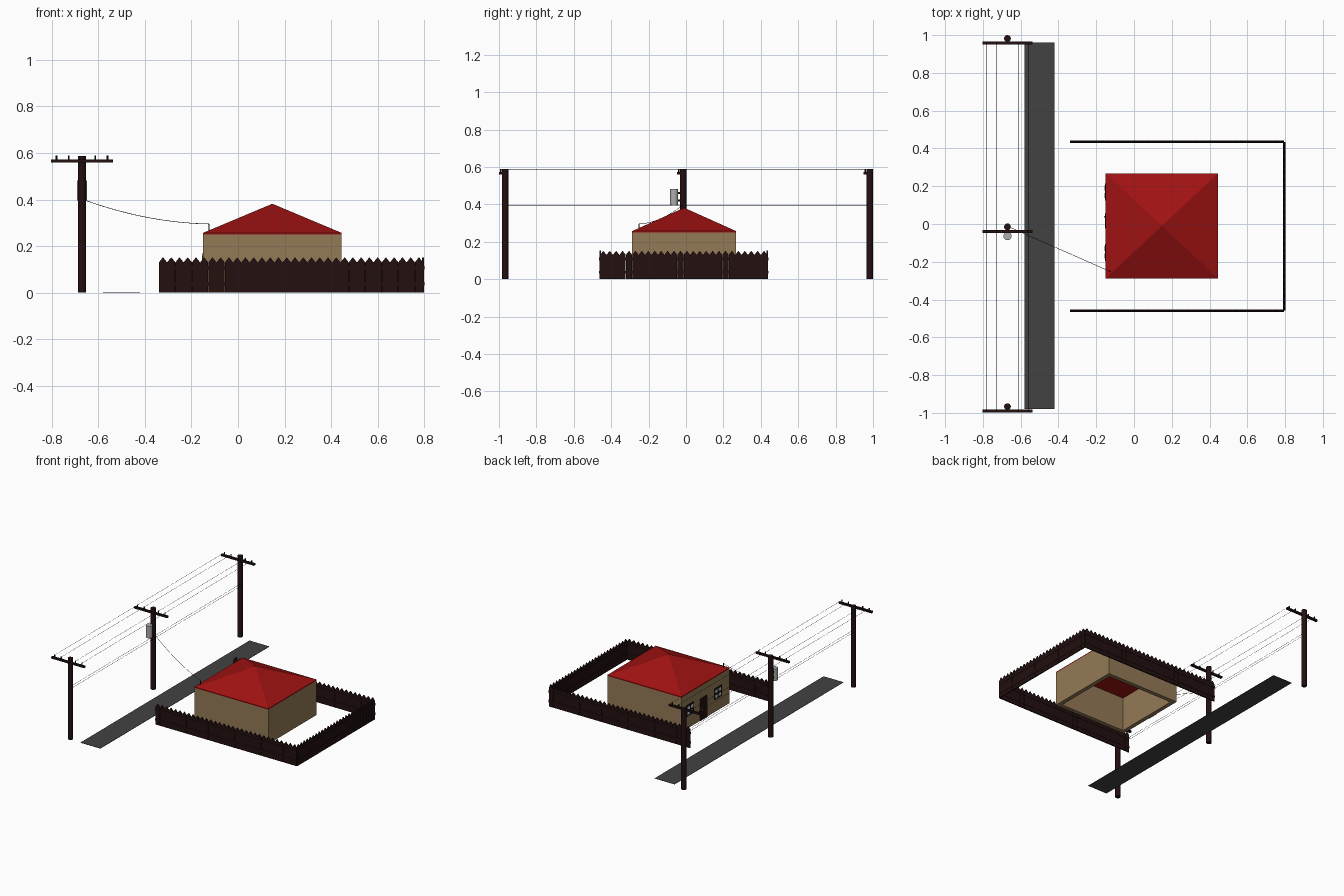
import bpy, bmesh, math
from mathutils import Vector

cube = bpy.data.objects.get("Cube")
if cube:
    bpy.data.objects.remove(cube)


def material(name, r, g, b):
    m = bpy.data.materials.new(name)
    m.use_nodes = True
    m.diffuse_color = (r, g, b, 1)
    m.node_tree.nodes["Principled BSDF"].inputs["Base Color"].default_value = (r, g, b, 1)
    return m


WOOD = material("dark wood", 0.017, 0.005, 0.005)
ROOF = material("red roofing", 0.35, 0.006, 0.006)
WALL = material("tan wall", 0.30, 0.195, 0.095)
ROAD = material("asphalt", 0.055, 0.055, 0.055)
METAL = material("grey metal", 0.42, 0.42, 0.42)
WIRE = material("black wire", 0.006, 0.006, 0.006)
GLASS = material("pale glass", 0.65, 0.68, 0.7)


def finish(bm, name, mat, smooth=False):
    bmesh.ops.recalc_face_normals(bm, faces=bm.faces)
    mesh = bpy.data.meshes.new(name)
    bm.to_mesh(mesh)
    bm.free()
    mesh.materials.append(mat)
    ob = bpy.data.objects.new(name, mesh)
    bpy.context.collection.objects.link(ob)
    if smooth:
        bpy.ops.object.select_all(action='DESELECT')
        ob.select_set(True)
        bpy.context.view_layer.objects.active = ob
        bpy.ops.object.shade_smooth_by_angle()
    return ob


def add_box(bm, lo, hi):
    verts = bmesh.ops.create_cube(bm, size=1)["verts"]
    for v in verts:
        v.co = Vector([hi[i] if v.co[i] > 0 else lo[i] for i in range(3)])


def box(name, mat, lo, hi):
    bm = bmesh.new()
    add_box(bm, lo, hi)
    return finish(bm, name, mat)


def cylinder(name, mat, x, y, z0, z1, r, sides=16):
    bm = bmesh.new()
    verts = bmesh.ops.create_cone(bm, cap_ends=True, segments=sides, radius1=r,
                                  radius2=r, depth=z1 - z0)["verts"]
    bmesh.ops.translate(bm, verts=verts, vec=(x, y, (z0 + z1) / 2))
    return finish(bm, name, mat, True)


def wire(name, start, end, sag=0.0, r=0.001, steps=1):
    curve = bpy.data.curves.new(name, 'CURVE')
    curve.dimensions = '3D'
    curve.bevel_depth = r
    curve.bevel_resolution = 0
    spline = curve.splines.new('POLY')
    spline.points.add(steps)
    for i, p in enumerate(spline.points):
        t = i / steps
        c = Vector(start).lerp(Vector(end), t)
        p.co = (c.x, c.y, c.z - 4 * sag * t * (1 - t), 1)
    curve.materials.append(WIRE)
    bpy.context.collection.objects.link(bpy.data.objects.new(name, curve))


# Road
box("road", ROAD, (-0.58, -0.98, 0), (-0.42, 0.96, 0.002))

# House walls: open ring without a floor
X0, X1, Y0, Y1, EAVE = -0.15, 0.445, -0.288, 0.268, 0.25
T = 0.03
bm = bmesh.new()
add_box(bm, (X0, Y0, 0), (X1, Y0 + T, EAVE))
add_box(bm, (X0, Y1 - T, 0), (X1, Y1, EAVE))
add_box(bm, (X0, Y0 + T, 0), (X0 + T, Y1 - T, EAVE))
add_box(bm, (X1 - T, Y0 + T, 0), (X1, Y1 - T, EAVE))
finish(bm, "house_walls", WALL)

# Roof: pyramid on a thin fascia
bm = bmesh.new()
corners = [(X0, Y0), (X1, Y0), (X1, Y1), (X0, Y1)]
low = [bm.verts.new((x, y, EAVE)) for x, y in corners]
top = [bm.verts.new((x, y, EAVE + 0.007)) for x, y in corners]
apex = bm.verts.new(((X0 + X1) / 2, (Y0 + Y1) / 2, 0.382))
bm.faces.new(low)
for i in range(4):
    j = (i + 1) % 4
    bm.faces.new((low[i], low[j], top[j], top[i]))
    bm.faces.new((top[i], top[j], apex))
finish(bm, "roof", ROOF)

# Door and windows on the road side
box("door", WOOD, (X0 - 0.004, -0.025, 0), (X0, 0.055, 0.16))
box("door_knob", METAL, (X0 - 0.009, 0.035, 0.075), (X0 - 0.004, 0.043, 0.083))
for side, y in (("right", -0.15), ("left", 0.17)):
    box("window_frame_" + side, WIRE, (X0 - 0.003, y - 0.045, 0.09), (X0, y + 0.045, 0.17))
    bm = bmesh.new()
    for dy in (-0.02, 0.02):
        for z in (0.112, 0.148):
            add_box(bm, (X0 - 0.005, y + dy - 0.013, z - 0.011),
                    (X0 - 0.003, y + dy + 0.013, z + 0.011))
    finish(bm, "window_panes_" + side, GLASS)


# Picket fence on three sides
def fence(name, start, end):
    a, b = Vector(start), Vector(end)
    along = (b - a).normalized()
    across = Vector((-along.y, along.x, 0)) * 0.004
    count = round((b - a).length / 0.035)
    step = (b - a).length / count
    bm = bmesh.new()
    for i in range(count):
        outline = ((0, 0), (0.98, 0), (0.98, 0.13), (0.49, 0.152), (0, 0.13))
        base = [a + along * (step * (i + u)) + Vector((0, 0, z)) - across for u, z in outline]
        face = bm.faces.new([bm.verts.new(p) for p in base])
        new = bmesh.ops.extrude_face_region(bm, geom=[face])["geom"]
        bmesh.ops.translate(bm, vec=across * 2,
                            verts=[g for g in new if isinstance(g, bmesh.types.BMVert)])
    for z in (0.03, 0.1):
        ends = [a - across * 1.5, b + across * 1.5]
        lo = [min(e[k] for e in ends) for k in range(2)] + [z]
        hi = [max(e[k] for e in ends) for k in range(2)] + [z + 0.015]
        add_box(bm, lo, hi)
    finish(bm, name, WOOD)


fence("fence_front", (-0.34, -0.459, 0), (0.795, -0.459, 0))
fence("fence_left", (0.795, -0.459, 0), (0.795, 0.435, 0))
fence("fence_back", (0.795, 0.435, 0), (-0.34, 0.435, 0))

# Utility poles with crossarms and insulators
PX = -0.67
POLES = {"front": -0.967, "middle": -0.015, "back": 0.982}
PINS = (-0.78, -0.727, -0.613, -0.56)
ARM = 0.024
for where, y in POLES.items():
    cylinder("pole_" + where, WOOD, PX, y, 0, 0.588, 0.018)
    box("crossarm_" + where, WOOD, (-0.803, y - ARM - 0.008, 0.56), (-0.537, y - ARM + 0.008, 0.573))
    for i, x in enumerate(PINS):
        cylinder(f"insulator_{where}_{i + 1}", WIRE, x, y - ARM, 0.573, 0.59, 0.004, 8)

# Overhead lines between neighbouring poles
spans = list(POLES.values())
for n in range(2):
    y0, y1 = spans[n], spans[n + 1]
    for i, x in enumerate(PINS):
        wire(f"power_line_{n + 1}_{i + 1}", (x, y0 - ARM, 0.588), (x, y1 - ARM, 0.588))
    for i, z in enumerate((0.395, 0.378)):
        wire(f"lower_line_{n + 1}_{i + 1}", (PX + 0.019, y0, z), (PX + 0.019, y1, z))

# Transformer on the middle pole
cylinder("transformer", METAL, PX, -0.064, 0.395, 0.482, 0.022)
for z in (0.415, 0.455):
    box("transformer_bracket", WOOD, (PX - 0.008, -0.045, z), (PX + 0.008, -0.025, z + 0.01))

# Service drop to the mast on the roof
cylinder("service_mast", WIRE, -0.125, -0.252, 0.25, 0.295, 0.0025, 8)
wire("service_drop", (PX + 0.019, -0.02, 0.395), (-0.125, -0.252, 0.295), 0.022, 0.0012, 16)
